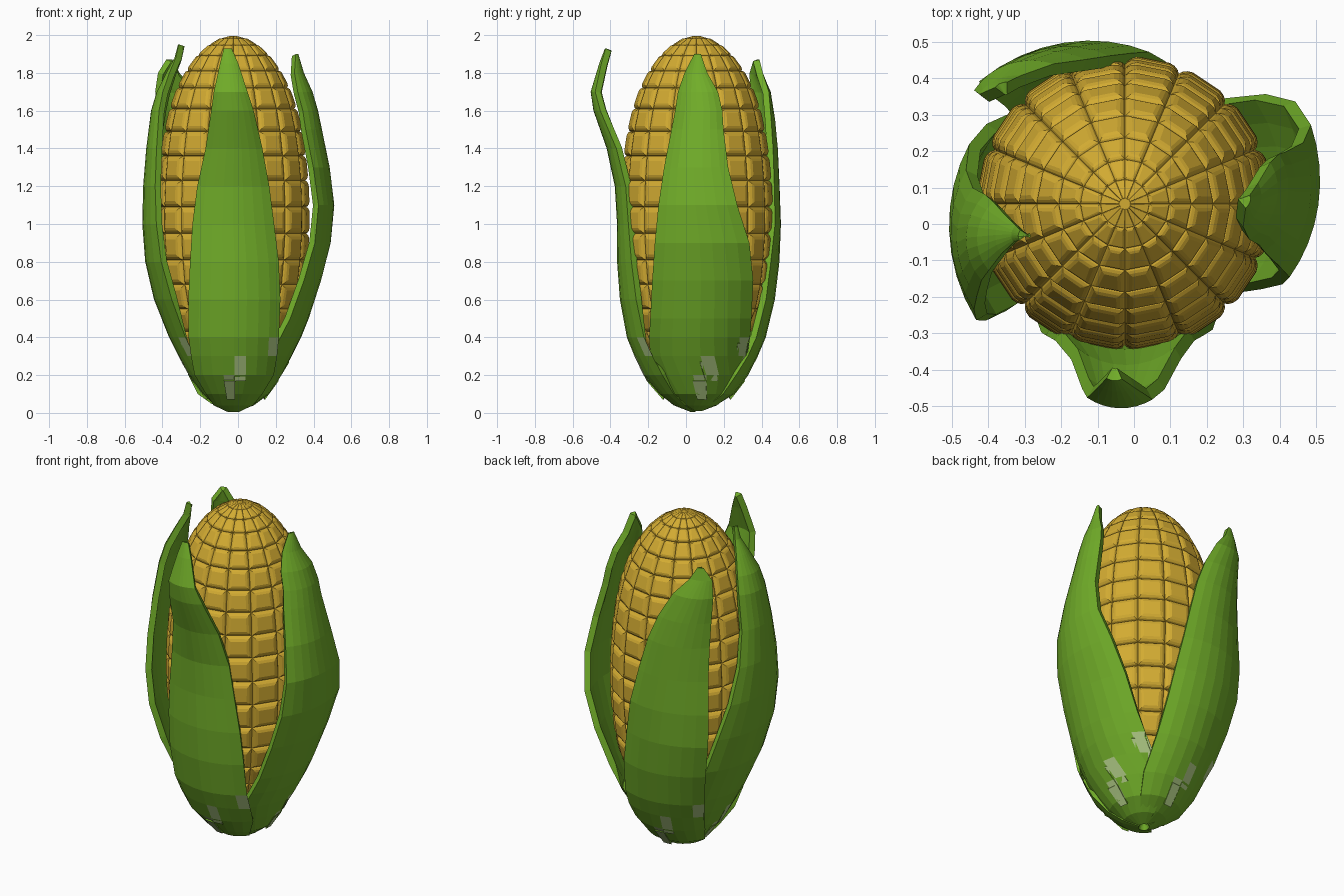
import bpy
import bmesh
from math import cos, sin, radians, sqrt

cube = bpy.data.objects.get("Cube")
if cube:
    bpy.data.objects.remove(cube, do_unlink=True)

AXIS_X, AXIS_Y = -0.025, 0.055
COLUMNS = 16
LEAF_STEPS = 8
LEAF_THICKNESS = 0.035
# Pale marks low on each leaf: strip across, lowest height, inset
MARKS = ((3, 0.1, 0.008), (4, 0.2, 0.01), (7, 0.3, 0.018))


def make_material(name, colour):
    material = bpy.data.materials.new(name)
    material.use_nodes = True
    material.diffuse_color = (*colour, 1)
    shader = material.node_tree.nodes["Principled BSDF"]
    shader.inputs["Base Color"].default_value = (*colour, 1)
    shader.inputs["Roughness"].default_value = 0.8
    return material


def make_object(name, bm, materials):
    mesh = bpy.data.meshes.new(name)
    bm.to_mesh(mesh)
    bm.free()
    for material in materials:
        mesh.materials.append(material)
    obj = bpy.data.objects.new(name, mesh)
    bpy.context.collection.objects.link(obj)
    return obj


def ramp(value, low, high):
    return min(1, max(0, (value - low) / (high - low)))


def polar(bm, radius, degrees, z):
    angle = radians(degrees)
    return bm.verts.new((AXIS_X + radius * cos(angle), AXIS_Y + radius * sin(angle), z))


def bridge(bm, lower, upper, closed):
    """Join two rows of vertices with quads."""
    count = len(lower)
    faces = []
    for i in range(count if closed else count - 1):
        j = (i + 1) % count
        faces.append(bm.faces.new((lower[i], lower[j], upper[j], upper[i])))
    return faces


def build_cob(profile, material):
    bm = bmesh.new()
    rows = [[polar(bm, r, 360 * i / COLUMNS, z) for i in range(COLUMNS)] for z, r in profile]
    for lower, upper in zip(rows, rows[1:]):
        bridge(bm, lower, upper, True)
    kernels = list(bm.faces)
    bm.faces.new(rows[-1])
    bm.faces.new(rows[0][::-1])
    # Each kernel is a cell domed in three steps
    for face in kernels:
        size = min(sqrt(face.calc_area()), min(e.calc_length() for e in face.edges) * 1.4)
        for thickness, depth in ((0.05, 0.07), (0.1, 0.06), (0.14, 0.04)):
            bmesh.ops.inset_individual(
                bm, faces=[face], thickness=size * thickness, depth=size * depth)
    return make_object("corn_cob", bm, [material])


def build_leaf(name, facing, lean, stations, materials):
    """Stations hold height, radius, and the two edge angles about the facing.
    Lean brings the first edge in to the cob and swings the second edge out."""
    bm = bmesh.new()
    rows = []
    for z, radius, start, end in stations:
        breadth = ramp(end - start, 0, 30)
        curl = 0.03 * ramp(z, 1, 1.5) * breadth
        swing = lean * ramp(z, 0.3, 0.8) * breadth
        row = []
        for i in range(LEAF_STEPS + 1):
            t = i / LEAF_STEPS
            r = radius - curl * (2 * t - 1) ** 2 + swing * (t - 0.5)
            row.append(polar(bm, r, facing + start + (end - start) * t, z))
        rows.append(row)
    for station, lower, upper in zip(stations, rows, rows[1:]):
        strip = bridge(bm, lower, upper, False)
        for column, height, margin in MARKS:
            if station[0] == height:
                bmesh.ops.inset_individual(bm, faces=[strip[column]], thickness=margin)
                strip[column].material_index = 1
    leaf = make_object(name, bm, materials)
    shell = leaf.modifiers.new("Thickness", "SOLIDIFY")
    shell.thickness = LEAF_THICKNESS
    shell.offset = -1
    return leaf


yellow = make_material("kernel_yellow", (0.65, 0.41, 0.032))
green = make_material("husk_green", (0.165, 0.42, 0.022))
pale = make_material("pale_green", (0.42, 0.58, 0.23))
husk = [green, pale]

# Cob with rows of kernels
build_cob([
    (0.06, 0.05), (0.14, 0.1), (0.22, 0.16), (0.32, 0.225), (0.43, 0.28),
    (0.55, 0.33), (0.68, 0.36), (0.81, 0.375), (0.95, 0.385), (1.09, 0.386),
    (1.23, 0.38), (1.36, 0.368), (1.49, 0.349), (1.61, 0.322), (1.72, 0.284),
    (1.81, 0.238), (1.89, 0.18), (1.945, 0.122), (1.98, 0.067), (1.995, 0.015),
], yellow)

# Husk leaves wrapping the cob
build_leaf("front_husk_leaf", 270, 0, [
    (0.005, 0.03, -80, 80), (0.04, 0.12, -60, 60), (0.1, 0.195, -48, 52),
    (0.2, 0.28, -47, 50), (0.3, 0.328, -43, 45), (0.4, 0.368, -40, 41),
    (0.6, 0.405, -36, 38), (0.8, 0.42, -33, 35), (1, 0.42, -31, 31),
    (1.2, 0.432, -27, 27), (1.4, 0.475, -19, 20), (1.6, 0.545, -13, 12),
    (1.7, 0.56, -11, 8), (1.85, 0.515, -8, 3), (1.93, 0.485, -6, -1),
], husk)

build_leaf("left_husk_leaf", 0, 0.06, [
    (0.01, 0.03, -80, 80), (0.04, 0.11, -60, 80), (0.1, 0.19, -45, 80),
    (0.2, 0.255, -52, 76), (0.3, 0.31, -52, 60), (0.4, 0.36, -45, 51),
    (0.5, 0.4, -39, 45), (0.7, 0.465, -32, 38), (0.9, 0.515, -27, 31),
    (1.1, 0.53, -24, 23), (1.3, 0.505, -22, 19), (1.5, 0.465, -19, 18),
    (1.6, 0.445, -17, 18), (1.7, 0.415, -16, 16), (1.8, 0.37, -11, 9),
    (1.9, 0.343, -2, 4),
], husk)

build_leaf("back_husk_leaf", 100, 0.1, [
    (0.015, 0.03, -80, 80), (0.05, 0.12, -60, 70), (0.1, 0.2, -55, 60),
    (0.2, 0.275, -50, 50), (0.3, 0.325, -43, 45), (0.4, 0.37, -38, 42),
    (0.6, 0.425, -31, 40), (0.8, 0.458, -25, 40), (1, 0.472, -19, 40),
    (1.2, 0.475, -12, 40), (1.4, 0.482, -4, 41), (1.55, 0.49, 5, 42),
    (1.7, 0.5, 17, 43), (1.8, 0.49, 29, 43), (1.87, 0.475, 34, 38),
], husk)

build_leaf("right_husk_leaf", 185, 0.06, [
    (0.01, 0.03, -80, 80), (0.05, 0.11, -60, 60), (0.1, 0.16, -55, 50),
    (0.2, 0.235, -53, 45), (0.3, 0.29, -52, 40), (0.4, 0.34, -50, 38),
    (0.6, 0.42, -43, 37), (0.8, 0.468, -35, 35), (1, 0.487, -26, 33),
    (1.2, 0.487, -17, 30), (1.4, 0.473, -11, 27), (1.6, 0.445, -9, 23),
    (1.7, 0.415, -6, 21), (1.8, 0.365, 0, 17), (1.88, 0.322, 6, 14),
    (1.95, 0.305, 9, 14),
], husk)
